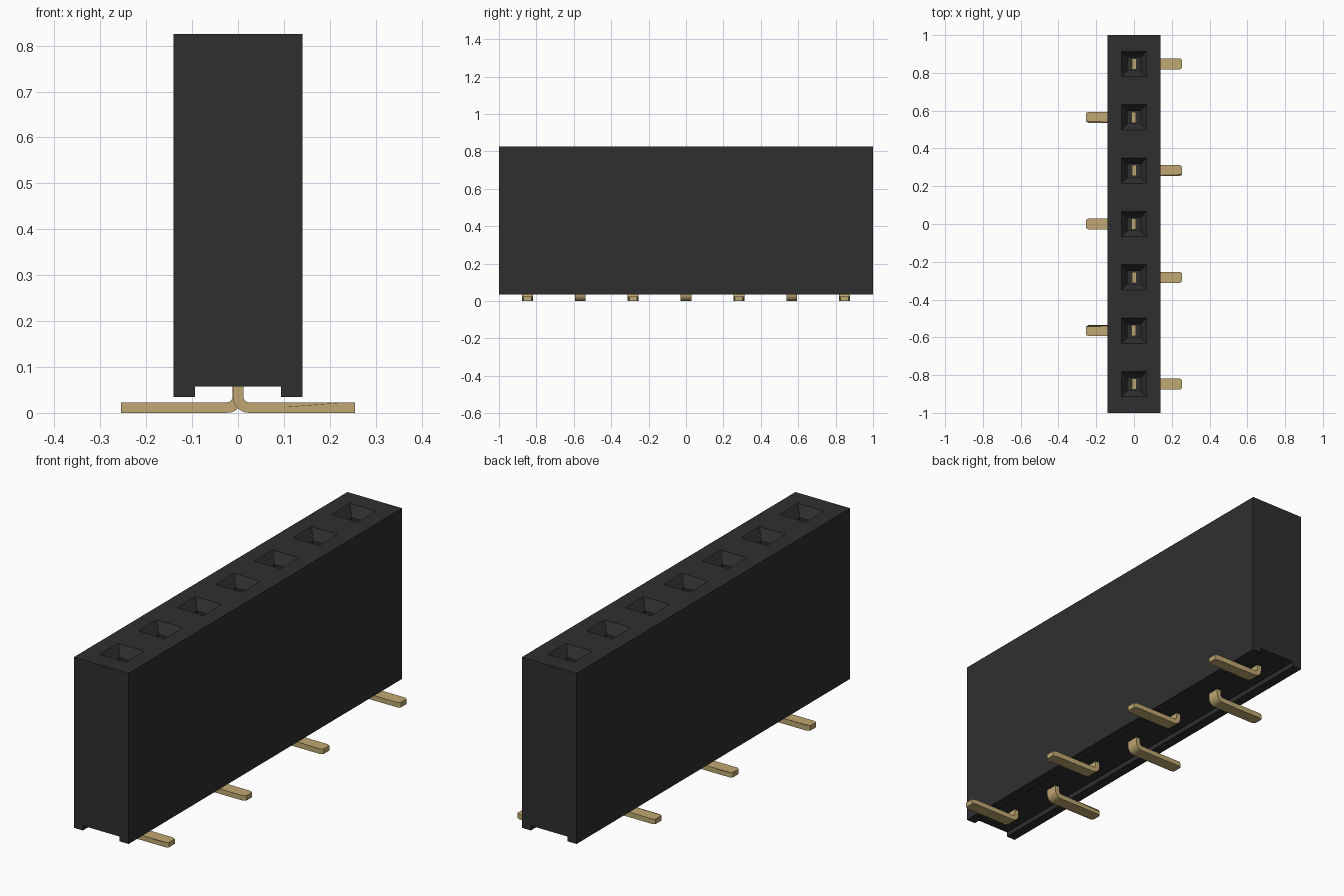
import bpy, bmesh, math
from mathutils import Vector

cube = bpy.data.objects.get("Cube")
if cube:
    bpy.data.objects.remove(cube, do_unlink=True)

PITCH = 0.2825
PINS = 7
HALF_W, HALF_L, TOP = 0.14, 1.0, 0.825
MOUTH, SHAFT = 0.067, 0.034      # half sizes of the socket opening and shaft
PIN_T, PIN_W = 0.011, 0.029      # half thickness and half width of a contact
centres = [(i - (PINS - 1) / 2) * PITCH for i in range(PINS)]


def material(name, rgb, rough):
    m = bpy.data.materials.new(name)
    m.use_nodes = True
    m.diffuse_color = (*rgb, 1)
    b = m.node_tree.nodes["Principled BSDF"]
    b.inputs["Base Color"].default_value = (*rgb, 1)
    b.inputs["Roughness"].default_value = rough
    return m


black = material("black plastic", (0.028, 0.028, 0.028), 0.6)
gold = material("pale gold", (0.53, 0.39, 0.17), 0.4)


def extrude_profile(points, half):
    """Solid from an xz outline, spanning y = -half to +half."""
    bm = bmesh.new()
    face = bm.faces.new([bm.verts.new((x, -half, z)) for x, z in points])
    out = bmesh.ops.extrude_face_region(bm, geom=[face])["geom"]
    moved = [v for v in out if isinstance(v, bmesh.types.BMVert)]
    bmesh.ops.translate(bm, verts=moved, vec=(0, 2 * half, 0))
    bmesh.ops.recalc_face_normals(bm, faces=bm.faces)
    return bm


def finish(bm, name, mat):
    me = bpy.data.meshes.new(name)
    bmesh.ops.recalc_face_normals(bm, faces=bm.faces)
    bm.to_mesh(me)
    bm.free()
    me.materials.append(mat)
    ob = bpy.data.objects.new(name, me)
    bpy.context.collection.objects.link(ob)
    return ob


# Housing: grooved block with a row of funnel-mouthed sockets
bm = extrude_profile([(-HALF_W, 0.035), (-0.094, 0.035), (-0.094, 0.057),
                      (0.094, 0.057), (0.094, 0.035), (HALF_W, 0.035),
                      (HALF_W, TOP), (-HALF_W, TOP)], HALF_L)


def top_faces():
    return [f for f in bm.faces if all(abs(v.co.z - TOP) < 1e-5 for v in f.verts)]


def cut_top(co, normal):
    faces = top_faces()
    geom = faces + list({e for f in faces for e in f.edges}) \
        + list({v for f in faces for v in f.verts})
    bmesh.ops.bisect_plane(bm, geom=geom, plane_co=co, plane_no=normal)


for s in (-1, 1):
    cut_top((s * MOUTH, 0, 0), (1, 0, 0))
    for y in centres:
        cut_top((0, y + s * MOUTH, 0), (0, 1, 0))

mouths = [f for f in top_faces()
          if abs(f.calc_center_median().x) < 0.01
          and any(abs(f.calc_center_median().y - y) < 0.01 for y in centres)]


def sink(face, scale, depth):
    """Extrude a face downwards, scaling it about its centre."""
    c = face.calc_center_median()
    new = bmesh.ops.extrude_discrete_faces(bm, faces=[face])["faces"][0]
    for v in new.verts:
        v.co = c + (v.co - c) * scale - Vector((0, 0, depth))
    return new


for f in mouths:
    shaft = sink(f, SHAFT / MOUTH, 0.045)
    sink(shaft, 1.0, 0.45)
finish(bm, "housing", black)

# Contacts: bent flat strips, feet alternating between the two sides
bend_c = (0.024, 0.035)


def arc(radius, start, end, n=6):
    return [(bend_c[0] + radius * math.cos(math.radians(a)),
             bend_c[1] + radius * math.sin(math.radians(a)))
            for a in (start + (end - start) * i / n for i in range(n + 1))]


outline = ([(-PIN_T, 0.62)] + arc(0.035, 180, 270)
           + [(0.243, 0.0), (0.255, 0.0), (0.255, 0.023), (0.243, 0.023)]
           + arc(0.012, 270, 180) + [(PIN_T, 0.62)])
outline[-1] = (0.012, 0.62)

for i, y in enumerate(centres):
    side = 1 if i % 2 == 0 else -1
    bm = extrude_profile(outline, PIN_W)
    for v in bm.verts:
        if v.co.x > 0.25:              # tapered tip
            v.co.y *= 0.72
        v.co.x *= side
        v.co.y += y
    ob = finish(bm, f"contact_{i + 1}", gold)
    bpy.ops.object.select_all(action='DESELECT')
    ob.select_set(True)
    bpy.context.view_layer.objects.active = ob
    bpy.ops.object.shade_smooth_by_angle(angle=math.radians(30))
